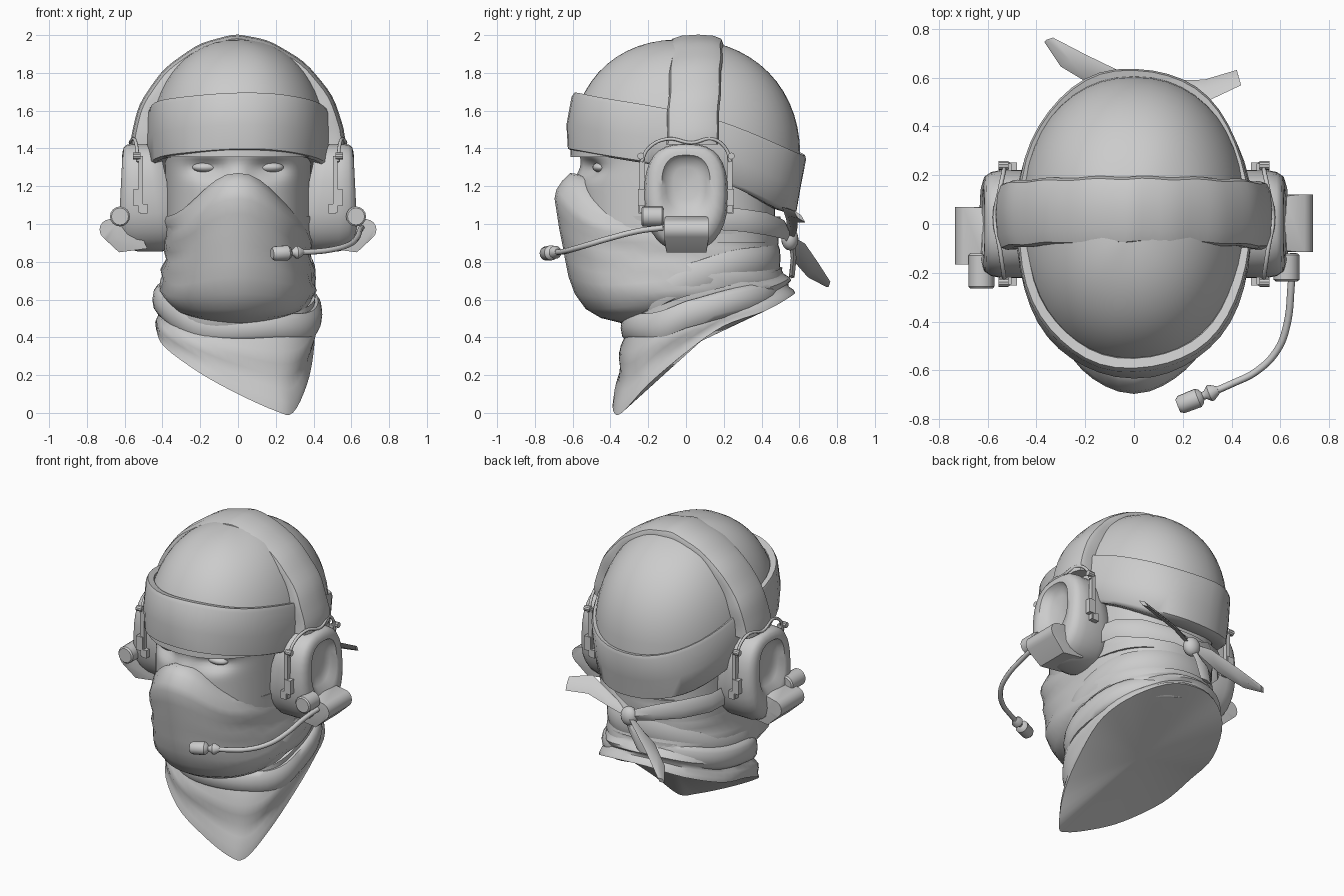
import bpy, bmesh
from math import sin, cos, pi, exp, copysign
from mathutils import Vector

if "Cube" in bpy.data.objects:
    bpy.data.objects.remove(bpy.data.objects["Cube"])

N = 48
ANG = [2 * pi * i / N for i in range(N)]


def finish(name, bm, angle=0.7):
    bmesh.ops.recalc_face_normals(bm, faces=bm.faces)
    me = bpy.data.meshes.new(name)
    bm.to_mesh(me)
    bm.free()
    ob = bpy.data.objects.new(name, me)
    bpy.context.collection.objects.link(ob)
    bpy.ops.object.select_all(action='DESELECT')
    ob.select_set(True)
    bpy.context.view_layer.objects.active = ob
    bpy.ops.object.shade_smooth_by_angle(angle=angle)
    return ob


def loft(name, rows, start=None, end=None, angle=0.7, ring=False):
    """Skin closed rings; start/end are optional fan centres; ring joins last to first."""
    bm = bmesh.new()
    vs = [[bm.verts.new(p) for p in r] for r in rows]
    n = len(rows[0])
    for j in range(len(vs) if ring else len(vs) - 1):
        a, b = vs[j], vs[(j + 1) % len(vs)]
        for i in range(n):
            bm.faces.new((a[i], a[(i + 1) % n], b[(i + 1) % n], b[i]))
    for c, r in ((start, vs[0]), (end, vs[-1])):
        if c is not None:
            v = bm.verts.new(c)
            for i in range(n):
                bm.faces.new((r[i], r[(i + 1) % n], v))
    return finish(name, bm, angle)


def oval(a, rx, yf, yb, n=2.3):
    """Egg outline: a = 0 at the front, pi/2 at +x."""
    s, c = sin(a), cos(a)
    return (rx * copysign(abs(s) ** (2 / n), s),
            -(yf if c > 0 else yb) * copysign(abs(c) ** (2 / n), c))


def box(name, loc, size):
    bm = bmesh.new()
    bmesh.ops.create_cube(bm, size=1)
    for v in bm.verts:
        v.co = Vector(loc) + Vector([v.co[k] * size[k] for k in range(3)])
    return finish(name, bm, 0.5)


def ball(name, c, r):
    bm = bmesh.new()
    bmesh.ops.create_uvsphere(bm, u_segments=20, v_segments=12, radius=1)
    for v in bm.verts:
        v.co = [c[k] + v.co[k] * r[k] for k in range(3)]
    return finish(name, bm, 1.2)


def rod(name, p, q, profile, n=16):
    """Turned part along p-q; profile = (fraction, radius) pairs."""
    p, q = Vector(p), Vector(q)
    d = q - p
    u = d.orthogonal().normalized()
    w = d.normalized().cross(u)
    rows = [[p + d * t + (u * cos(2 * pi * i / n) + w * sin(2 * pi * i / n)) * r for i in range(n)]
            for t, r in profile]
    return loft(name, rows, p + d * profile[0][0], p + d * profile[-1][0], 0.6)


def tube(name, pts, r):
    cu = bpy.data.curves.new(name, 'CURVE')
    cu.dimensions, cu.bevel_depth, cu.bevel_resolution = '3D', r, 2
    cu.resolution_u, cu.use_fill_caps = 6, True
    sp = cu.splines.new('BEZIER')
    sp.bezier_points.add(len(pts) - 1)
    for b, p in zip(sp.bezier_points, pts):
        b.co = p
        b.handle_left_type = b.handle_right_type = 'AUTO'
    ob = bpy.data.objects.new(name, cu)
    bpy.context.collection.objects.link(ob)


def ribbon(name, stations, thick, up):
    """Cloth strip; stations = (x, y, z, half width)."""
    up = Vector(up).normalized()
    P = [Vector(s[:3]) for s in stations]
    rows = []
    for i, s in enumerate(stations):
        d = P[min(i + 1, len(P) - 1)] - P[max(i - 1, 0)]
        nrm = d.cross(up).normalized() * thick
        w = up * s[3]
        rows.append([P[i] + w, P[i] + nrm, P[i] - w, P[i] - nrm])
    return loft(name, rows, P[0], P[-1], 0.9)


# Head with brow, eye sockets and nose bridge
def face(a, z):
    x, y = oval(a, 0.385, 0.55, 0.47, 2.6)
    if cos(a) > 0:
        y += 0.06 * exp(-((abs(x) - 0.17) / 0.10) ** 2 - ((z - 1.295) / 0.05) ** 2)
        y -= 0.06 * exp(-(x / 0.05) ** 2) * exp(-((z - 1.17) / 0.11) ** 2)
        y -= 0.015 * exp(-((z - 1.38) / 0.035) ** 2)
    return x, y, z

loft("head", [[face(2 * pi * i / 96, 0.9 + 0.02 * j) for i in range(96)] for j in range(30)],
     (0, 0, 0.9), (0, 0, 1.48), 1.2)
for s in (-1, 1):
    ball("eye", (s * .17, -.45, 1.30), (.072, .045, .028))

# Knitted cap: dome and tilted turned-up cuff
rows = []
for j in range(14):
    p = pi / 2 * j / 14.3
    r, h = cos(p) ** (2 / 2.2), sin(p) ** (2 / 2.2)
    ring = []
    for a in ANG:
        x, y = oval(a, 0.475 * r, 0.612 * r, 0.605 * r, 2.15)
        ring.append((x, y - 0.02 * h * h, 1.355 + 0.622 * h + 0.004 * sin(5 * a) * h * r))
    rows.append(ring)
loft("cap_dome", rows, None, (0, -0.02, 1.98), 0.8)

CUFF = [(.38, .50, .47, .08), (.46, .59, .55, 0), (.475, .625, .585, .04), (.485, .63, .61, .45),
        (.48, .605, .637, .93), (.472, .59, .63, 1.0), (.44, .55, .57, .97)]
rows = []
for rx, yf, yb, h in CUFF:
    ring = []
    for a in ANG:
        k = 1 + 0.005 * sin(7 * a + 3 * h)
        x, y = oval(a, rx * k, yf * k, yb * k, 2.2)
        z = 1.215 + 0.165 * cos(a) + 0.06 * sin(a) ** 2 + 0.31 * h + 0.006 * sin(4 * a + 1)
        ring.append((x, y, z))
    rows.append(ring)
loft("cap_cuff", rows, angle=0.9, ring=True)

# Face mask: (fraction down, half width, front, back)
MASK = [(.02, .36, .50, .44), (0, .388, .595, .50), (.05, .39, .635, .50), (.11, .39, .665, .50),
        (.17, .39, .675, .50), (.27, .388, .665, .49), (.37, .388, .65, .49), (.47, .392, .635, .485),
        (.58, .40, .62, .49), (.69, .408, .60, .50), (.8, .41, .57, .515), (.9, .39, .51, .525),
        (.96, .36, .43, .50), (1.0, .30, .30, .42)]
rows = []
for j, (v, rx, yf, yb) in enumerate(MASK):
    ring = []
    for a in ANG:
        c = cos(a)
        top = 1.04 + 0.23 * max(0, c) ** 5
        bot = 0.56 - 0.09 * c
        fold = 0.01 * sin(v * 24 + 4.5 * c + sin(2 * a)) * (abs(sin(a)) ** 1.5 + 0.15) if 0 < j < 12 else 0
        x, y = oval(a, rx + fold, yf + fold, yb + fold, 2.25)
        if c > 0 and j > 0:
            y -= 0.02 * exp(-(x / 0.12) ** 2)
        ring.append((x, y, top + (bot - top) * v))
    rows.append(ring)
loft("face_mask", rows, angle=1.0)

# Neck scarf: lower hem swept down to a point at the front
HEM = [(0, -.38, .10), (.2, -.385, .01), (.29, -.34, 0), (.365, -.2, .15), (.40, 0, .32), (.40, .2, .46),
       (.33, .42, .54), (.15, .56, .62), (-.1, .565, .635), (-.3, .45, .57), (-.42, .22, .48),
       (-.43, 0, .43), (-.385, -.2, .345), (-.2, -.34, .21)]
HEM = [Vector(p) for p in HEM]
hem = []
for i in range(len(HEM)):
    a, b, c, d = (HEM[(i + k) % len(HEM)] for k in (-1, 0, 1, 2))
    for t in (0, .25, .5, .75):
        hem.append(b + ((c - a) * t + (2 * a - 5 * b + 4 * c - d) * t * t + (3 * b - a - 3 * c + d) * t ** 3) / 2)
rows = []
for j in range(9):
    v = j / 8
    ring = []
    for i, h in enumerate(hem):
        a = 2 * pi * i / len(hem)
        x, y = oval(a, .41, .31, .51, 2.2)
        top = Vector((x, y, 0.64 - 0.13 * cos(a) - 0.02 * sin(a)))
        p = top.lerp(h, v)
        k = 1 + 0.04 * sin(v * 11 + 2 * sin(a) + 3 * cos(a)) * sin(pi * v)
        ring.append((p.x * k, p.y * k, p.z))
    rows.append(ring)
loft("neck_scarf", rows, None, (0.02, 0.08, 0.38), 0.8)

# Rolled folds of the scarf around the neck
for name, rx, yf, yb, z0, tilt, lean, w, hgt in (
        ("scarf_roll_lower", .415, .305, .485, .56, -.11, -.04, .035, .075),
        ("scarf_roll_upper", .39, .33, .48, .68, -.14, .03, .025, .08)):
    rows = []
    for a in ANG:
        ring = []
        for k in range(10):
            b = 2 * pi * k / 10
            o = w * cos(b) * (1 + 0.2 * sin(3 * a + 1))
            x, y = oval(a, rx + o, yf + o, yb + o, 2.2)
            ring.append((x, y, z0 + tilt * cos(a) + lean * sin(a) + hgt * sin(b) + 0.012 * sin(4 * a)))
        rows.append(ring)
    loft(name, rows, angle=1.0, ring=True)

# Tie bands, knot and loose tails at the back
for s in (-1, 1):
    ribbon("tie_band", [(s * .41, .15, 1.03, .06), (s * .39, .30, 1.02, .06), (s * .28, .43, 1.0, .06),
                        (s * .13, .52, .97, .05), (0, .55, .93, .035)], 0.022, (0, 0, 1))
ball("knot", (.02, .55, .92), (.055, .045, .06))
ribbon("tail_upper", [(.03, .55, .93, .02), (.15, .56, .99, .04), (.30, .55, 1.05, .06), (.43, .60, 1.04, .045)],
       0.012, (-.2, .7, -.7))
ribbon("tail_lower", [(0, .56, .91, .03), (-.12, .60, .85, .08), (-.25, .67, .76, .07), (-.35, .755, .68, .025)],
       0.015, (.6, .3, .5))
ribbon("tail_short", [(.02, .56, .90, .03), (-.04, .57, .82, .05), (-.08, .56, .72, .04)], 0.015, (1, 0, .2))

# Padded headband over the cap
rows = []
for j in range(41):
    t = pi * j / 40
    c, sn = copysign(abs(cos(t)) ** 1.14, cos(t)), sin(t) ** 1.04
    ring = []
    for y, o in ((-.105, -.03), (-.095, -.005), (-.05, .01), (.04, .016), (.12, .01), (.16, -.005), (.17, -.03),
                 (.165, -.11), (-.10, -.11)):
        o += 0.002 * sin(j * 1.3)
        yy = y + 0.025 * sn + 0.003 * sin(j * 1.1)
        ring.append(((.55 + o) * c, yy, 1.42 + (.565 + o) * sn))
    rows.append(ring)
loft("headband", rows, (.50, .04, 1.42), (-.50, .04, 1.42), 0.7)

# Ear cups: (x, scale y, scale z, centre z, lean)
CUP = [(.36, .88, .88, 1.15, .22), (.40, .97, .97, 1.15, .2), (.44, 1, 1, 1.14, .14), (.54, 1, 1, 1.14, .03),
       (.585, .96, .97, 1.145, 0), (.612, .88, .9, 1.15, -.03), (.622, .72, .76, 1.165, -.05),
       (.618, .58, .58, 1.20, -.03), (.585, .48, .48, 1.21, 0), (.57, .3, .3, 1.215, 0)]
for s in (-1, 1):
    rows = []
    for x, sy, sz, cz, lean in CUP:
        ring = []
        for i in range(32):
            y, z = oval(2 * pi * i / 32, .222 * sy, .285 * sz, .285 * sz, 2.7)
            taper = 1 - 1.9 * z * z * (z < 0)
            ring.append((s * (x + lean * z), y * taper, cz + z))
        rows.append(ring)
    loft("ear_cup", rows, (s * .40, 0, 1.15), (s * .565, 0, 1.215), 0.9)
    # battery pod hulled onto the bottom of the cup
    y0 = 0.0 if s > 0 else -0.05
    bm = bmesh.new()
    for y in (y0 - .115, y0 + .12):
        for i in range(16):
            b = 2 * pi * i / 16
            bm.verts.new((s * (.678 + .055 * cos(b)), y, .97 + .055 * sin(b)))
        for x, z in ((.48, .87), (.63, .85), (.56, 1.05), (.62, 1.04)):
            bm.verts.new((s * x, y * .9, z))
    bmesh.ops.convex_hull(bm, input=bm.verts)
    finish("battery_pod", bm, 0.5)
    rod("boom_socket", (s * .625, -.265 if s < 0 else -.235, 1.04), (s * .625, -.12, 1.04),
        [(0, .045), (.06, .053), (.94, .053), (1, .045)])
    # wire fork with sliding plates
    tube("wire_fork", [(s * .53, -.235, 1.33), (s * .535, -.2, 1.40), (s * .55, -.1, 1.45), (s * .57, .03, 1.43),
                       (s * .55, .14, 1.45), (s * .535, .21, 1.40), (s * .53, .235, 1.33)], .009)
    for f in (-1, 1):
        box("slider_plate", (s * .515, f * .232, 1.21), (.026, .03, .30))
        box("slider_block", (s * .53, f * .236, 1.14), (.045, .036, .09))
        box("slider_foot", (s * .50, f * .236, 1.08), (.04, .03, .05))
        rod("wire_clip", (s * .515, f * .24, 1.36), (s * .555, f * .24, 1.36), [(0, .018), (1, .018)], 10)

# Microphone boom
tube("mic_boom", [(.655, -.12, .98), (.645, -.24, .965), (.625, -.42, .92), (.585, -.52, .89), (.50, -.605, .865),
                  (.40, -.655, .853), (.32, -.69, .85)], .015)
rod("microphone", (.18, -.745, .843), (.345, -.68, .852),
    [(0, .028), (.08, .038), (.5, .04), (.58, .03), (.62, .016), (.68, .018), (.78, .034), (.84, .034), (1, .016)])
